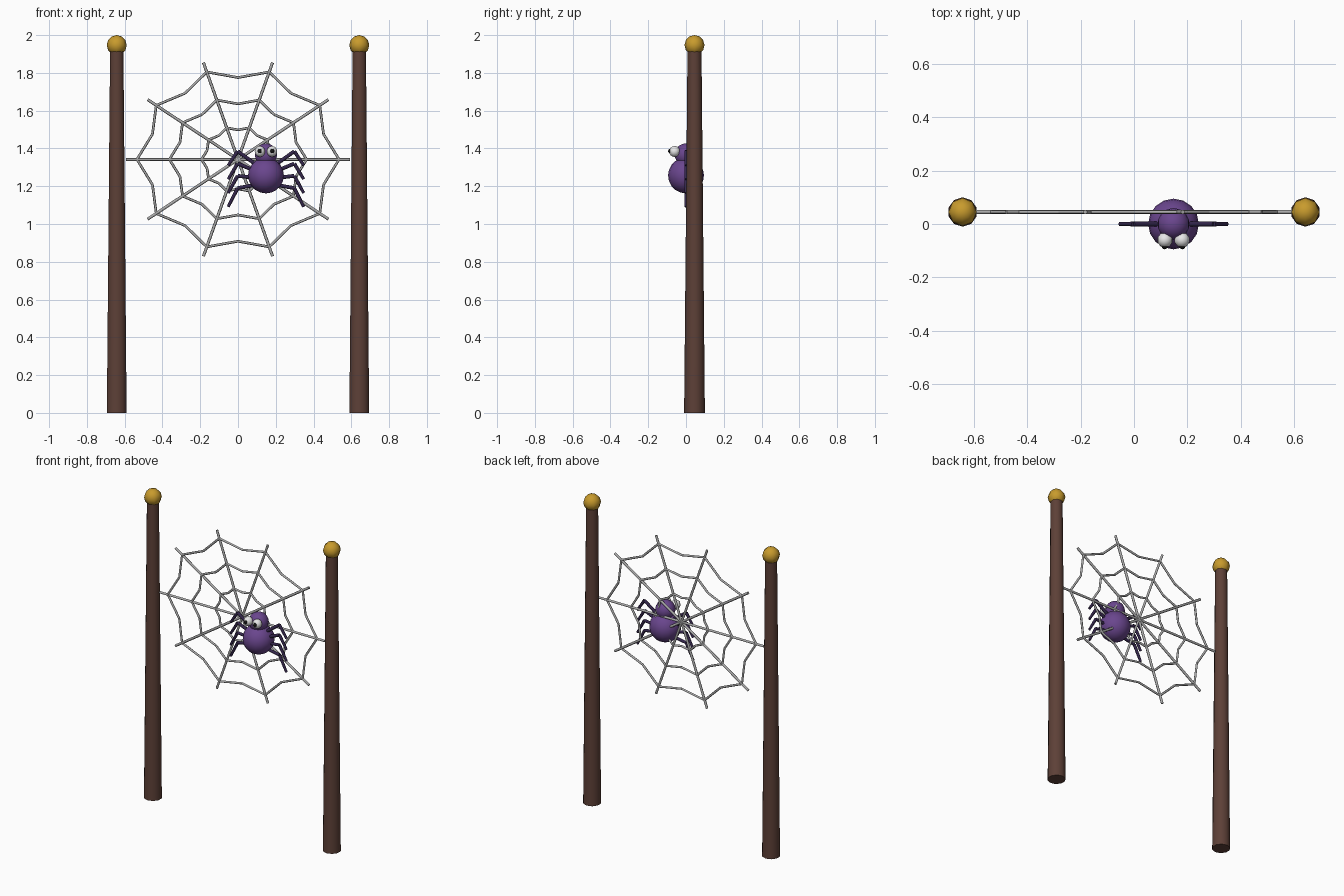
import bpy, bmesh, math
from mathutils import Vector, Matrix

if "Cube" in bpy.data.objects:
    bpy.data.objects.remove(bpy.data.objects["Cube"])


def material(name, rgb):
    m = bpy.data.materials.new(name)
    lin = [(c / 255 / 12.92) if c < 11 else ((c / 255 + 0.055) / 1.055) ** 2.4 for c in rgb]
    m.diffuse_color = (*lin, 1)
    m.use_nodes = True
    m.node_tree.nodes["Principled BSDF"].inputs["Base Color"].default_value = m.diffuse_color
    return m


WOOD = material("brown wood", (93, 64, 55))
GOLD = material("gold", (200, 155, 45))
SILK = material("grey silk", (172, 172, 172))
PURPLE = material("purple", (106, 70, 142))
LEG = material("dark purple", (52, 38, 76))
WHITE = material("eye white", (235, 235, 235))
BLACK = material("pupil black", (20, 20, 20))


def finish(name, bm, mat, smooth=True):
    me = bpy.data.meshes.new(name)
    for f in bm.faces:
        f.smooth = smooth and len(f.verts) < 5   # caps stay flat
    for e in bm.edges:
        if any(len(f.verts) > 4 for f in e.link_faces):
            e.smooth = False
    bm.to_mesh(me)
    bm.free()
    me.materials.append(mat)
    ob = bpy.data.objects.new(name, me)
    bpy.context.collection.objects.link(ob)
    return ob


def rod(bm, a, b, r1, r2, sides):
    """Add a capped, tapered rod from a to b."""
    a, b = Vector(a), Vector(b)
    d = b - a
    mat = Matrix.Translation((a + b) / 2) @ d.to_track_quat('Z', 'Y').to_matrix().to_4x4()
    bmesh.ops.create_cone(bm, cap_ends=True, segments=sides, radius1=r1, radius2=r2,
                          depth=d.length, matrix=mat)


def ball(name, centre, r, seg, rings, mat):
    bm = bmesh.new()
    bmesh.ops.create_uvsphere(bm, u_segments=seg, v_segments=rings, radius=r,
                              matrix=Matrix.Translation(centre))
    return finish(name, bm, mat)


WEB_Y = 0.045
WEB_Z = 1.342
SX = 0.148      # spider centre
SIDES = ((-1, "left"), (1, "right"))

# Posts with gold finials
for s, side in SIDES:
    bm = bmesh.new()
    rod(bm, (s * 0.642, WEB_Y, 0), (s * 0.642, WEB_Y, 1.93), 0.055, 0.037, 10)
    finish(side + "_post", bm, WOOD)
    ball(side + "_post_finial", (s * 0.642, WEB_Y, 1.947), 0.053, 8, 6, GOLD)


def web_point(r, angle):
    return Vector((r * math.cos(angle), WEB_Y, WEB_Z + 0.91 * r * math.sin(angle)))


# Web spokes
bm = bmesh.new()
for i in range(10):
    rod(bm, web_point(0, 0), web_point(0.592, i * math.pi / 5), 0.008, 0.008, 6)
finish("web_spokes", bm, SILK)

# Web rings, sagging inward between the spokes
bm = bmesh.new()
for r in (0.193, 0.363, 0.535):
    pts = [web_point(r * (0.89 if k % 2 else 1), k * math.pi / 10) for k in range(20)]
    for k in range(20):
        rod(bm, pts[k], pts[(k + 1) % 20], 0.007, 0.007, 6)
finish("web_rings", bm, SILK)

# Spider body and head
ball("spider_body", (SX, 0, 1.257), 0.095, 16, 10, PURPLE)
ball("spider_head", (SX, 0, 1.367), 0.06, 14, 10, PURPLE)

# Eyes, pupils and legs on both sides
for s, side in SIDES:
    ball(side + "_eye", (SX + s * 0.032, -0.06, 1.384), 0.029, 10, 8, WHITE)
    ball(side + "_pupil", (SX + s * 0.033, -0.083, 1.386), 0.012, 8, 6, BLACK)
    bm = bmesh.new()
    for i in range(4):
        hip = (SX + s * 0.06, 0, 1.32 - 0.038 * i)
        knee = (SX + s * 0.15, 0, 1.385 - 0.065 * i)
        foot = (SX + s * 0.2, 0, 1.31 - 0.073 * i)
        rod(bm, hip, knee, 0.01, 0.01, 6)
        rod(bm, knee, foot, 0.01, 0.008, 6)
    finish(side + "_legs", bm, LEG)
